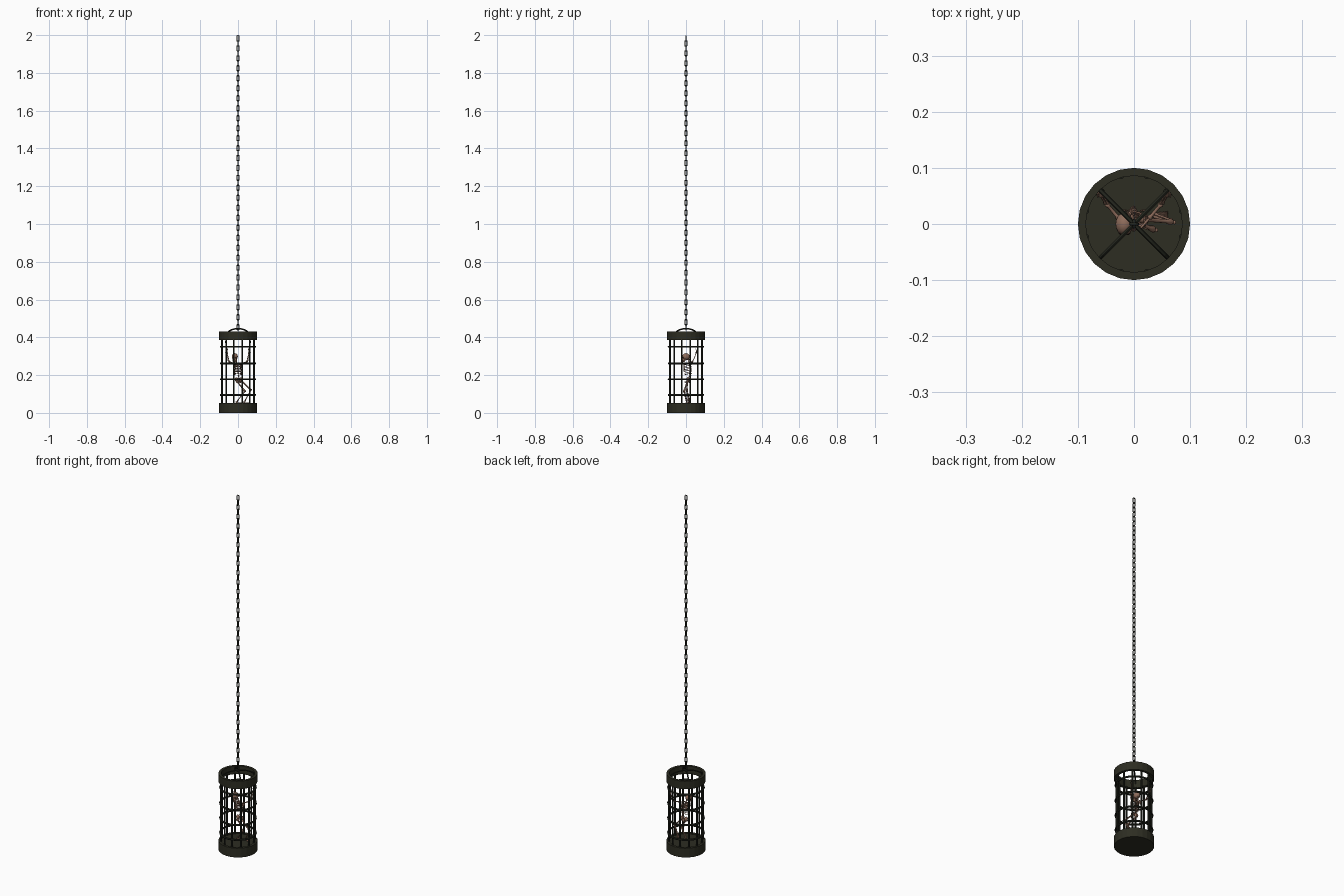
import bpy, bmesh, math
from mathutils import Vector, Matrix

if "Cube" in bpy.data.objects:
    bpy.data.objects.remove(bpy.data.objects["Cube"])


def material(name, rgb):
    m = bpy.data.materials.new(name)
    m.diffuse_color = (*rgb, 1)
    m.use_nodes = True
    m.node_tree.nodes["Principled BSDF"].inputs["Base Color"].default_value = m.diffuse_color
    return m


IRON = material("olive iron", (0.026, 0.026, 0.016))
BAR = material("dark iron", (0.016, 0.018, 0.012))
BONE = material("old bone", (0.27, 0.15, 0.105))
HOLLOW = material("dark hollow", (0.03, 0.018, 0.014))


def finish(name, bm, mat, smooth=False):
    bmesh.ops.recalc_face_normals(bm, faces=bm.faces)
    me = bpy.data.meshes.new(name)
    bm.to_mesh(me)
    bm.free()
    me.materials.append(mat)
    for p in me.polygons:
        p.use_smooth = smooth
    ob = bpy.data.objects.new(name, me)
    bpy.context.collection.objects.link(ob)
    return ob


def tube(bm, pts, r, sides=6, closed=False):
    """Sweep a round section along a path; r is a radius or one per point."""
    pts = [Vector(p) for p in pts]
    n = len(pts)
    rs = r if isinstance(r, (list, tuple)) else [r] * n
    rings, u = [], None
    for i, p in enumerate(pts):
        a = pts[(i - 1) % n] if closed or i else p
        b = pts[(i + 1) % n] if closed or i < n - 1 else p
        t = (b - a).normalized()
        u = (u - t * u.dot(t)).normalized() if u else t.orthogonal().normalized()
        v = t.cross(u)
        ring = [2 * math.pi * k / sides for k in range(sides)]
        rings.append([bm.verts.new(p + (u * math.cos(w) + v * math.sin(w)) * rs[i]) for w in ring])
    for i in range(n if closed else n - 1):
        A, B = rings[i], rings[(i + 1) % n]
        for k in range(sides):
            bm.faces.new((A[k], A[(k + 1) % sides], B[(k + 1) % sides], B[k]))
    if not closed:
        bm.faces.new(rings[0])
        bm.faces.new(rings[-1])


def circle(r, z, n=24):
    return [(r * math.cos(2 * math.pi * k / n), r * math.sin(2 * math.pi * k / n), z) for k in range(n)]


def lathe(name, profile, mat, n=24, closed=False):
    bm = bmesh.new()
    rows = [[bm.verts.new(p) for p in circle(r, z, n)] for r, z in profile]
    for i in range(len(rows) if closed else len(rows) - 1):
        A, B = rows[i], rows[(i + 1) % len(rows)]
        for k in range(n):
            bm.faces.new((A[k], A[(k + 1) % n], B[(k + 1) % n], B[k]))
    if not closed:
        bm.faces.new(rows[0])
        bm.faces.new(rows[-1])
    return finish(name, bm, mat)


def ball(bm, c, size, seg=12):
    bmesh.ops.create_uvsphere(bm, u_segments=seg, v_segments=seg * 2 // 3, radius=1,
                              matrix=Matrix.Translation(c) @ Matrix.Diagonal((*size, 1)))


def bone(bm, a, b, r):
    """Long bone with swollen ends."""
    a, b = Vector(a), Vector(b)
    tube(bm, [a.lerp(b, f) for f in (0, .06, .2, .8, .94, 1)],
         [r, r * 1.5, r * .85, r * .85, r * 1.5, r], 8)


def link(bm, centre, direction, side, length, width, r):
    """One oval chain link; length and width are outside sizes."""
    d, s, c = Vector(direction).normalized(), Vector(side).normalized(), Vector(centre)
    rad = width / 2 - r
    off = length / 2 - r - rad
    pts = []
    for k in range(12):
        w = math.pi * (k + .0 if k < 6 else k - 6) / 5 + (math.pi if k > 5 else 0)
        pts.append(c + s * rad * math.cos(w) + d * (rad * math.sin(w) + (off if k < 6 else -off)))
    tube(bm, pts, r, 6, True)


# Cage base and open top collar
lathe("cage_base", [(0.1, 0), (0.1, 0.052), (0.086, 0.052), (0.086, 0.048)], IRON)
lathe("top_collar", [(0.1, 0.385), (0.1, 0.43), (0.086, 0.43), (0.086, 0.385)], IRON, closed=True)

# Upright bars and hoops
bm = bmesh.new()
for k in range(12):
    w = math.radians(15 + 30 * k)
    x, y = 0.088 * math.cos(w), 0.088 * math.sin(w)
    tube(bm, [(x, y, 0.045), (x, y, 0.39)], 0.0048, 8)
finish("upright_bars", bm, BAR, False)
bm = bmesh.new()
for z in (0.095, 0.178, 0.262, 0.35):
    tube(bm, circle(0.0915, z), 0.0052, 6, True)
finish("cage_hoops", bm, BAR)

# Two crossed arches over the top
bm = bmesh.new()
for s in (1, -1):
    pts = []
    for k in range(13):
        w = math.pi * k / 12
        q = 0.088 * math.cos(w) * 0.7071
        pts.append((q, q * s, 0.408 + 0.038 * math.sin(w)))
    tube(bm, pts, 0.0038, 6)
finish("top_arches", bm, BAR)

# Hanging chain
bm = bmesh.new()
N, L, Z0 = 59, 0.036, 0.435
for i in range(N):
    z = Z0 + L / 2 + i * (2 - Z0 - L) / (N - 1)
    link(bm, (0, 0, z), (0, 0, 1), (0, 1, 0) if i % 2 else (1, 0, 0), L, 0.018, 0.0027)
finish("hanging_chain", bm, BAR, True)

# Skull with jaw, eye sockets and nose
bm = bmesh.new()
ball(bm, (-0.017, 0.0, 0.298), (0.016, 0.02, 0.018), 16)
ball(bm, (-0.017, -0.011, 0.283), (0.010, 0.009, 0.011))
tube(bm, [(-0.027, 0.0, 0.285), (-0.026, -0.01, 0.273), (-0.017, -0.019, 0.270),
          (-0.008, -0.01, 0.273), (-0.007, 0.0, 0.285)], 0.003, 6)
finish("skull", bm, BONE, True)
bm = bmesh.new()
for x in (-0.0235, -0.0105):
    ball(bm, (x, -0.0155, 0.293), (0.0042, 0.004, 0.0042), 9)
ball(bm, (-0.017, -0.0185, 0.284), (0.002, 0.0025, 0.003), 6)
finish("skull_hollows", bm, HOLLOW, True)

# Spine: a row of vertebrae from hips to neck
bm = bmesh.new()
for k in range(13):
    f = k / 12
    c = Vector((0.004 - 0.018 * f * f, 0.012 + 0.012 * math.sin(math.pi * f), 0.172 + 0.112 * f))
    ball(bm, c, (0.0048, 0.0048, 0.0042), 8)
    ball(bm, c + Vector((0, 0.005, -0.001)), (0.0015, 0.004, 0.002), 6)
finish("spine", bm, BONE, True)

# Rib cage and breastbone
bm = bmesh.new()
for k in range(7):
    z = 0.262 - k * 0.0085
    a = 0.017 + 0.007 * math.sin(math.pi * (k + 1) / 8)
    for s in (1, -1):
        pts = []
        for j in range(8):
            w = math.pi * j / 7 * (1 if k < 5 else 0.78)
            pts.append((s * a * math.sin(w), 0.006 + 0.016 * math.cos(w), z - 0.009 * j / 7))
        tube(bm, pts, 0.0019, 5)
tube(bm, [(0, -0.010, 0.256), (0, -0.011, 0.24), (0, -0.010, 0.218)], [0.0035, 0.003, 0.002], 6)
finish("rib_cage", bm, BONE, True)

# Pelvis: two flared hip blades
bm = bmesh.new()
for s in (1, -1):
    ball(bm, (0.004 + s * 0.012, 0.01, 0.177), (0.009, 0.0095, 0.012), 10)
    tube(bm, [(0.004 + s * 0.015, 0.006, 0.17), (0.004 + s * 0.011, -0.002, 0.162), (0.004, -0.005, 0.163)], 0.003, 6)
ball(bm, (0.004, 0.017, 0.169), (0.008, 0.005, 0.011), 10)
finish("pelvis", bm, BONE, True)

# Raised arms with collarbones, shoulder blades and hands
bm = bmesh.new()
irons = bmesh.new()
for s in (1, -1):
    shoulder, elbow, wrist = (s * 0.027, 0.01, 0.263), (s * 0.049, 0.036, 0.272), (s * 0.06, 0.056, 0.322)
    tube(bm, [(0, -0.009, 0.26), (s * 0.013, -0.006, 0.265), shoulder], 0.0024, 6)
    ball(bm, (s * 0.018, 0.024, 0.25), (0.008, 0.002, 0.012), 8)
    bone(bm, shoulder, elbow, 0.0035)
    for o in (0.0022, -0.0022):
        bone(bm, (elbow[0] + o, elbow[1], elbow[2]), (wrist[0] + o, wrist[1], wrist[2]), 0.002)
    w = Vector(wrist)
    ball(bm, w + Vector((0, 0, 0.005)), (0.0048, 0.003, 0.005), 8)
    for f in range(-2, 3):
        tube(bm, [w + Vector((f * 0.0015, 0, 0.006)), w + Vector((f * 0.0026, -0.003, 0.014)),
                  w + Vector((f * 0.0026, -0.008, 0.018))], 0.0011, 5)
    # Wrist shackle and short chain to the collar
    tube(irons, [w + Vector((x, y, -0.003)) for x, y, _ in circle(0.0065, 0, 12)], 0.002, 6, True)
    for i in range(5):
        link(irons, w + Vector((s * 0.001 * i, 0.006, 0.004 + 0.0125 * i)), (0, 0, 1),
             (0, 1, 0) if i % 2 else (1, 0, 0), 0.016, 0.008, 0.0013)
finish("arms", bm, BONE, True)
finish("wrist_shackles", irons, BAR, True)

# Buckled legs with feet
bm = bmesh.new()
legs = [((0.018, 0.008, 0.17), (0.068, 0.004, 0.122), (0.036, 0.016, 0.062)),
        ((-0.008, 0.008, 0.17), (0.036, -0.010, 0.115), (-0.004, 0.004, 0.062))]
for hip, knee, ankle in legs:
    bone(bm, hip, knee, 0.0042)
    ball(bm, Vector(knee) + Vector((0.004, -0.001, 0)), (0.003, 0.004, 0.004), 8)
    for o in (0.0025, -0.0025):
        bone(bm, (knee[0], knee[1] + o, knee[2]), (ankle[0], ankle[1] + o, ankle[2]), 0.0025)
    a = Vector(ankle)
    ball(bm, a + Vector((-0.003, 0, -0.005)), (0.006, 0.004, 0.005), 8)
    for f in range(-2, 3):
        tube(bm, [a + Vector((0, f * 0.0012, -0.003)), a + Vector((0.014, f * 0.0022, -0.008)),
                  a + Vector((0.024, f * 0.0028, -0.010))], 0.0014, 5)
finish("legs", bm, BONE, True)
